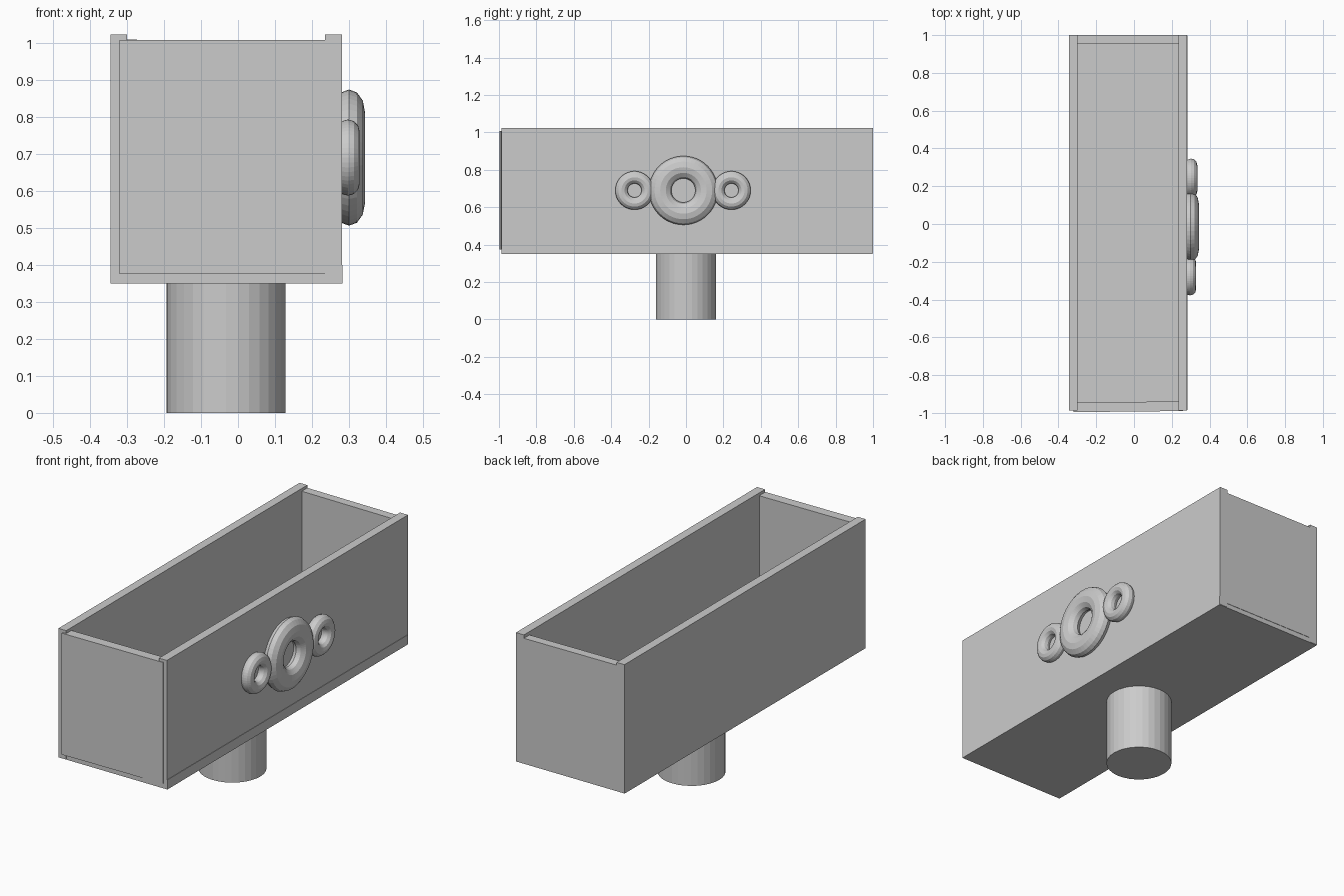
import bpy
from math import pi

if "Cube" in bpy.data.objects:
    bpy.data.objects.remove(bpy.data.objects["Cube"])


def box(name, x, y, z):
    """Box from (min, max) pairs on each axis."""
    bpy.ops.mesh.primitive_cube_add(size=1, location=[(a + b) / 2 for a, b in (x, y, z)])
    o = bpy.context.object
    o.name = name
    o.scale = [b - a for a, b in (x, y, z)]
    bpy.ops.object.transform_apply(location=False, rotation=False, scale=True)
    return o


def ring(name, loc, major, minor, depth):
    """Ring facing +x, flattened to the given half depth."""
    bpy.ops.mesh.primitive_torus_add(location=loc, rotation=(0, pi / 2, 0),
                                     major_segments=48, minor_segments=12,
                                     major_radius=major, minor_radius=minor)
    o = bpy.context.object
    o.name = name
    o.scale.z = depth / minor
    bpy.ops.object.transform_apply(location=False, rotation=True, scale=True)
    return o


# Trough: floor, long side walls, shorter end walls set between them
box("floor", (-0.345, 0.283), (-0.986, 0.998), (0.35, 0.40))
box("left_wall", (-0.345, -0.30), (-0.987, 1.0), (0.352, 1.023))
box("right_wall", (0.235, 0.281), (-0.987, 1.0), (0.352, 1.023))
front = box("front_wall", (-0.32, 0.26), (-0.995, -0.944), (0.375, 1.008))
front.rotation_euler.z = 0.01
front.location.y += 0.002
back = box("back_wall", (-0.32, 0.26), (0.954, 1.0), (0.375, 1.007))
# Slight lean along the top edge, below the side wall tops
back.rotation_euler.y = 0.006

# Round pedestal
bpy.ops.mesh.primitive_cylinder_add(vertices=32, radius=0.161, depth=0.36,
                                    location=(-0.032, 0, 0.18))
bpy.context.object.name = "pedestal"

# Ring ornament on the right wall
ring("large_ring", (0.30, -0.014, 0.69), 0.124, 0.060, 0.043)
ring("small_ring_front", (0.297, -0.275, 0.69), 0.070, 0.033, 0.032)
ring("small_ring_back", (0.302, 0.243, 0.69), 0.070, 0.033, 0.033)
